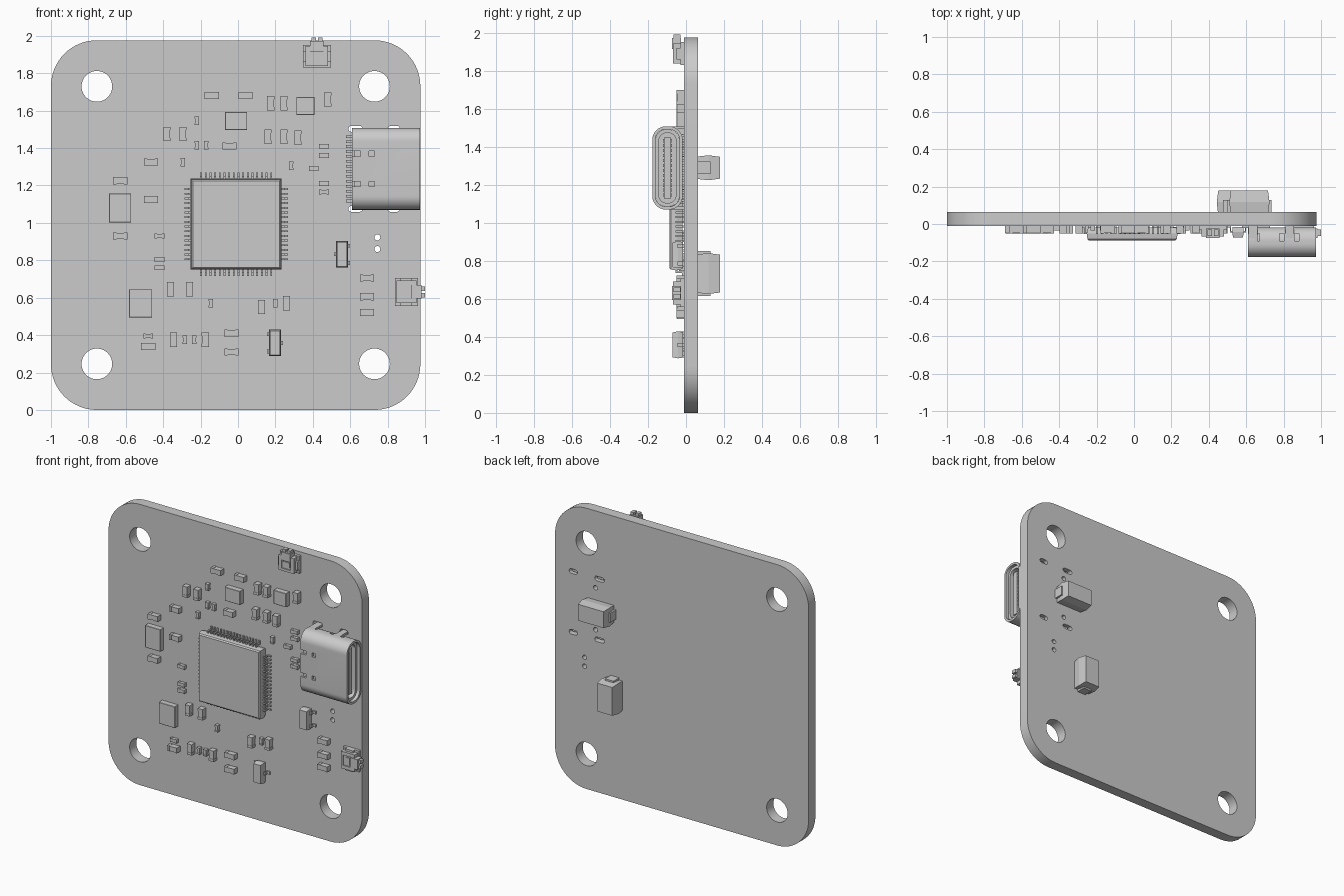
import bpy, bmesh, math
from mathutils import Matrix, Vector

if "Cube" in bpy.data.objects:
    bpy.data.objects.remove(bpy.data.objects["Cube"])

FRONT, BACK = -0.011, 0.064          # board faces


def add(name, bm):
    bmesh.ops.recalc_face_normals(bm, faces=bm.faces)
    me = bpy.data.meshes.new(name)
    bm.to_mesh(me)
    bm.free()
    ob = bpy.data.objects.new(name, me)
    bpy.context.collection.objects.link(ob)
    return ob


def smooth(ob):
    bpy.ops.object.select_all(action='DESELECT')
    ob.select_set(True)
    bpy.context.view_layer.objects.active = ob
    bpy.ops.object.shade_smooth_by_angle(angle=math.radians(30))


def boxes(name, specs, mat=None):
    """One object from boxes given as (x0, x1, y0, y1, z0, z1)."""
    bm = bmesh.new()
    for x0, x1, y0, y1, z0, z1 in specs:
        m = Matrix.Translation(((x0 + x1) / 2, (y0 + y1) / 2, (z0 + z1) / 2))
        bmesh.ops.create_cube(bm, size=1, matrix=m @ Matrix.Diagonal((x1 - x0, y1 - y0, z1 - z0, 1)))
    if mat:
        bm.transform(mat)
    return add(name, bm)


def tapered(name, cx, cz, w, h, levels):
    """Rectangle stacked along y; levels are (y, inset)."""
    bm = bmesh.new()
    rings = []
    for y, i in levels:
        a, b = w / 2 - i, h / 2 - i
        rings.append([bm.verts.new((cx + s * a, y, cz + t * b)) for s, t in ((-1, -1), (1, -1), (1, 1), (-1, 1))])
    bm.faces.new(rings[0])
    bm.faces.new(rings[-1])
    for r, q in zip(rings, rings[1:]):
        for k in range(4):
            bm.faces.new((r[k], r[k - 1], q[k - 1], q[k]))
    return add(name, bm)


def rounded(cx, cy, hw, hh, r, n=10):
    pts = []
    for q, (s, t) in enumerate(((1, 1), (-1, 1), (-1, -1), (1, -1))):
        for k in range(n + 1):
            a = math.pi / 2 * (q + k / n)
            pts.append((cx + s * (hw - r) + r * math.cos(a), cy + t * (hh - r) + r * math.sin(a)))
    return [p for i, p in enumerate(pts) if (Vector(p) - Vector(pts[i - 1])).length > 1e-5]


def solid(name, loops, axis, a, b):
    """Filled outline with holes, extruded along x or y from a to b."""
    cu = bpy.data.curves.new(name, 'CURVE')
    cu.dimensions, cu.fill_mode, cu.extrude = '2D', 'BOTH', (b - a) / 2
    for loop in loops:
        sp = cu.splines.new('POLY')
        sp.points.add(len(loop) - 1)
        for p, (u, v) in zip(sp.points, loop):
            p.co = (u, v, 0, 1)
        sp.use_cyclic_u = True
    tmp = bpy.data.objects.new(name, cu)
    bpy.context.collection.objects.link(tmp)
    me = tmp.evaluated_get(bpy.context.evaluated_depsgraph_get()).to_mesh()
    bm = bmesh.new()
    bm.from_mesh(me)
    bpy.data.objects.remove(tmp)
    bmesh.ops.remove_doubles(bm, verts=bm.verts, dist=1e-5)
    mid = (a + b) / 2
    for v in bm.verts:
        u, w, d = v.co
        v.co = (u, d + mid, w) if axis == 'Y' else (d + mid, u, w)
    ob = add(name, bm)
    smooth(ob)
    return ob


# Board with mounting holes, connector slots and small holes
BX, BZ = -0.0125, 0.988
loops = [rounded(BX, BZ, 0.9875, 0.988, 0.245, 16)]
loops += [rounded(BX + s * 0.742, BZ + t * 0.742, 0.082, 0.082, 0.082) for s in (-1, 1) for t in (-1, 1)]
for z in (1.503, 1.075):
    loops += [rounded(0.628, z, 0.038, 0.016, 0.016, 5), rounded(0.833, z, 0.032, 0.016, 0.016, 5)]
loops += [rounded(x, z, 0.016, 0.016, 0.016, 5) for x, z in ((0.66, 1.435), (0.66, 1.14), (0.745, 0.922), (0.745, 0.86))]
solid("circuit_board", loops, 'Y', FRONT, BACK)

# Main processor and its gull-wing pins
CX, CZ = -0.01, 0.993
tapered("processor_body", CX, CZ, 0.486, 0.486,
        [(-0.018, 0.008), (-0.05, 0), (-0.08, 0.004), (-0.088, 0.012)])
pins = []
for k in range(16):
    u = (k - 7.5) * 0.025
    pins += [(u - .005, u + .005, -.054, -.046, .235, .258), (u - .005, u + .005, -.054, -.012, .25, .258),
             (u - .005, u + .005, -.02, -.011, .25, .277)]
for side in range(4):
    boxes("processor_pins", pins, Matrix.Translation((CX, 0, CZ)) @ Matrix.Rotation(side * math.pi / 2, 4, 'Y'))

# Flat chip packages
for x, z, w, h in ((-.01, 1.545, .118, .096), (.36, 1.625, .096, .096), (-.63, 1.08, .118, .155), (-.52, .57, .123, .15)):
    tapered("flat_chip", x, z, w, h, [(FRONT, 0), (-.048, 0), (-.05, .002)])

# Small two-terminal parts, grouped by size and direction
large_h = [(-.14, 1.68), (.04, 1.68), (-.045, 1.41), (-.465, 1.325), (-.63, 1.225), (-.465, 1.125), (-.63, .93),
           (.69, .705), (.69, .605), (.69, .52), (-.48, .34), (-.035, .41), (-.035, .31)]
large_v = [(.175, 1.64), (.245, 1.64), (.48, 1.66), (-.38, 1.475), (-.295, 1.475), (.16, 1.46), (.245, 1.46),
           (.32, 1.455), (-.36, .645), (-.26, .645), (.125, .55), (.26, .57), (-.345, .375), (-.175, .375)]
small_h = [(.46, 1.41), (.46, 1.36), (.46, 1.21), (.46, 1.165), (-.42, .93), (-.42, .805), (-.42, .76),
           (-.48, .395), (.405, 1.29)]
small_v = [(-.22, 1.545), (-.22, 1.415), (-.17, 1.415), (-.295, 1.325), (.285, 1.305), (-.145, .57), (.2, .57),
           (-.285, .375), (-.235, .375)]
for spots, l, w, y, turn in ((large_h, .038, .019, -.05, 0), (large_v, .038, .019, -.05, 1),
                             (small_h, .026, .013, -.036, 0), (small_v, .023, .012, -.036, 1)):
    for x, z in spots:
        m = Matrix.Translation((x, 0, z)) @ Matrix.Rotation(turn * math.pi / 2, 4, 'Y')
        t = l * 0.55
        boxes("small_component", [(-t, t, y + .002, FRONT, -w + .002, w - .002),
                                  (-l, -t, y, FRONT, -w, w), (t, l, y, FRONT, -w, w)], m)

# Three-legged transistors
for x, z, s in ((.556, .832, 1), (.198, .358, -1)):
    tapered("transistor_body", x, z, .064, .142, [(-.016, .004), (-.042, 0), (-.072, .006)])
    legs = []
    for d, dz in ((s, .046), (s, -.046), (-s, 0)):
        for r0, r1, y0, y1 in ((.025, .043, -.045, -.037), (.037, .043, -.045, -.012), (.037, .062, -.019, -.011)):
            a, b = sorted((x + d * r0, x + d * r1))
            legs.append((a, b, y0, y1, z + dz - .01, z + dz + .01))
    boxes("transistor_legs", legs)

# Side-push buttons on the top and right edges
button = [(-.075, .075, -.03, FRONT, -.07, .052), (-.06, .06, -.06, -.03, -.062, .045),
          (-.06, -.036, -.068, -.06, -.062, .045), (.036, .06, -.068, -.06, -.062, .045),
          (-.036, .036, -.068, -.06, -.062, -.045), (-.025, .025, -.066, -.06, -.03, .005),
          (-.036, .036, -.074, -.025, .015, .072), (-.03, -.006, -.065, -.03, .072, .09),
          (.006, .03, -.065, -.03, .072, .09), (-.075, -.06, -.05, -.03, -.04, .02), (.06, .075, -.05, -.03, -.04, .02)]
boxes("top_button", button, Matrix.Translation((.422, 0, 1.9)))
boxes("right_button", button, Matrix.Translation((.91, 0, .631)) @ Matrix.Rotation(math.pi / 2, 4, 'Y'))

# Connector shell: hollow rounded tube with latch windows
UY, UZ = -0.0975, 1.289
shell = solid("connector_shell", [rounded(UY, UZ, .08, .219, .072, 12), rounded(UY, UZ, .064, .203, .056, 12)],
              'X', .61, .972)
cut = boxes("window_cutter", [(x - w, x + w, -.2, -.14, z - .014, z + .014)
                              for x, w in ((.715, .014), (.62, .035)) for z in (1.37, 1.208)]
            + [(x - .012, x + .012, -.09, -.05, 1, 1.6) for x in (.66, .79, .87)])
mod = shell.modifiers.new("windows", 'BOOLEAN')
mod.object, mod.operation, mod.solver = cut, 'DIFFERENCE', 'EXACT'
bpy.context.view_layer.objects.active = shell
bpy.ops.object.modifier_apply(modifier=mod.name)
bpy.data.objects.remove(cut)

# Connector inside: rear plug, collar, tongue with contacts
solid("connector_plug", [rounded(UY, UZ, .0635, .2025, .056)], 'X', .622, .74)
solid("connector_collar", [rounded(UY, UZ, .0635, .2025, .056), rounded(UY, UZ, .045, .184, .04)], 'X', .74, .95)
boxes("connector_tongue", [(.73, .945, UY - .018, UY + .018, UZ - .16, UZ + .16)])
boxes("connector_contacts", [(.74, .935, UY - .023, UY + .023, UZ + (k - 5.5) * .026 - .008, UZ + (k - 5.5) * .026 + .008)
                             for k in range(12)])

# Connector solder pins and shell legs
boxes("connector_pins", [(.578, .63, -.022, FRONT, UZ + (k - 6.5) * .0265 - .007, UZ + (k - 6.5) * .0265 + .007)
                         for k in range(14)])
boxes("connector_legs", [(x - w, x + w, -.1, .045, z - .007, z + .007)
                         for x, w in ((.635, .024), (.833, .022)) for z in (1.5, 1.078)])

# Moulded diodes on the back with end terminals
for x, z, turn in ((.617, 1.29, 0), (.508, .733, 1)):
    l, w = (.215, .131) if not turn else (.131, .215)
    tapered("back_diode_body", x, z, l, w, [(BACK, .006), (.118, 0), (.178, .008)])
    m = Matrix.Translation((x, 0, z)) @ Matrix.Rotation(turn * math.pi / 2, 4, 'Y')
    boxes("back_diode_terminals", [(a, b, BACK, .128, -.033, .033) for a, b in ((-.118, -.09), (.09, .118))], m)
